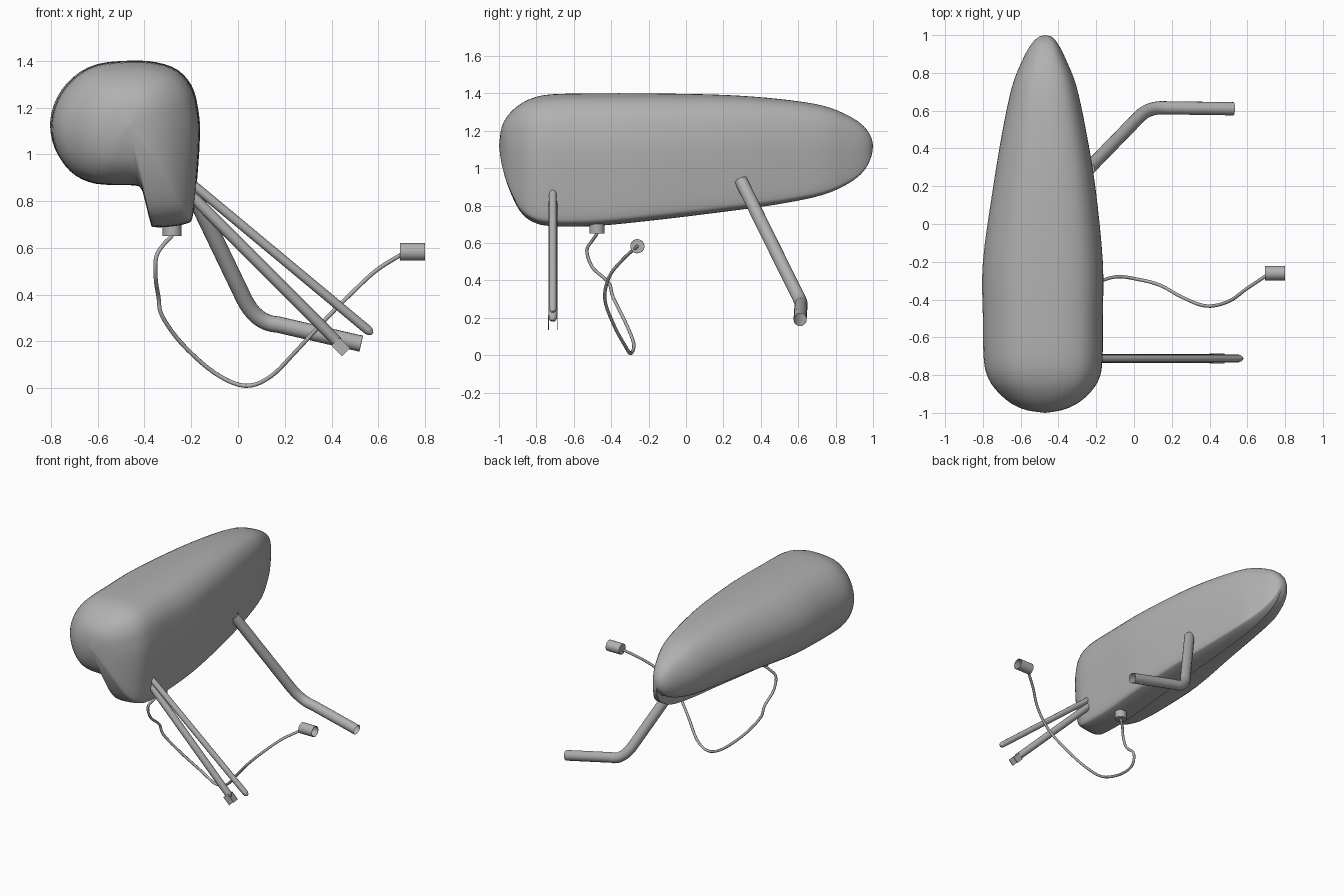
import bpy, bmesh, math
from mathutils import Vector

if "Cube" in bpy.data.objects:
    bpy.data.objects.remove(bpy.data.objects["Cube"])

# Dark grey shared by every part
grey = bpy.data.materials.new("dark_grey")
grey.diffuse_color = (.44, .44, .44, 1)
grey.use_nodes = True
grey.node_tree.nodes["Principled BSDF"].inputs["Base Color"].default_value = grey.diffuse_color


def smooth(obj, angle=40):
    bpy.ops.object.select_all(action='DESELECT')
    obj.select_set(True)
    bpy.context.view_layer.objects.active = obj
    bpy.ops.object.shade_smooth_by_angle(angle=math.radians(angle))
    obj.data.materials.clear()
    obj.data.materials.append(grey)


def finish(bm, name, angle=40):
    bmesh.ops.recalc_face_normals(bm, faces=bm.faces)
    me = bpy.data.meshes.new(name)
    bm.to_mesh(me)
    bm.free()
    obj = bpy.data.objects.new(name, me)
    bpy.context.collection.objects.link(obj)
    smooth(obj, angle)
    return obj


def spline(pts, n, closed=False):
    """Catmull-Rom resampling, n steps per span."""
    pts = [Vector(p) for p in pts]
    c, out = len(pts), []
    get = (lambda i: pts[i % c]) if closed else (lambda i: pts[max(0, min(c - 1, i))])
    for i in range(c if closed else c - 1):
        a, b, d, e = (get(i + k) for k in (-1, 0, 1, 2))
        for s in range(n):
            t = s / n
            out.append(0.5 * (2 * b + (d - a) * t + (2 * a - 5 * b + 4 * d - e) * t ** 2
                              + (3 * b - a - 3 * d + e) * t ** 3))
    if not closed:
        out.append(pts[-1])
    return out


def tube(name, pts, r, sides=16, radii=None, caps=True):
    """Round tube swept along a polyline."""
    cu = bpy.data.curves.new(name, 'CURVE')
    cu.dimensions = '3D'
    cu.bevel_depth = r
    cu.bevel_resolution = sides // 4
    cu.use_fill_caps = caps
    sp = cu.splines.new('POLY')
    sp.points.add(len(pts) - 1)
    for i, p in enumerate(pts):
        sp.points[i].co = (*p, 1)
        sp.points[i].radius = radii[i] if radii else 1
    obj = bpy.data.objects.new(name, cu)
    bpy.context.collection.objects.link(obj)
    bpy.ops.object.select_all(action='DESELECT')
    obj.select_set(True)
    bpy.context.view_layer.objects.active = obj
    bpy.ops.object.convert(target='MESH')
    obj = bpy.context.view_layer.objects.active
    smooth(obj)
    return obj


# Body: one cross-section (x, z) lofted through side and top outlines
section = [(-.8, 1.13), (-.78, 1.02), (-.72, .93), (-.64, .883), (-.55, .87), (-.44, .868),
           (-.413, .85), (-.4, .81), (-.375, .71), (-.36, .69), (-.29, .692), (-.22, .705),
           (-.195, .73), (-.18, .85), (-.165, 1.08), (-.175, 1.2), (-.2, 1.29), (-.26, 1.36),
           (-.35, 1.393), (-.46, 1.4), (-.6, 1.385), (-.7, 1.33), (-.77, 1.24)]
ring = [((p.x + .8) / .635, (p.y - .69) / .71) for p in spline(section, 3, True)]
# rows: y, left x, right x, skirt bottom z, belly bottom z, top z
rows = [(-1, -.47, -.47, 1.12, 1.12, 1.12), (-.985, -.57, -.38, 1.02, 1.035, 1.22),
        (-.95, -.65, -.3, .9, .955, 1.285), (-.89, -.72, -.23, .775, .9, 1.34),
        (-.82, -.77, -.185, .715, .876, 1.375), (-.72, -.795, -.167, .692, .868, 1.395),
        (-.5, -.8, -.165, .692, .868, 1.4), (-.2, -.8, -.165, .72, .885, 1.4),
        (.2, -.745, -.205, .768, .92, 1.392), (.5, -.695, -.255, .81, .94, 1.37),
        (.73, -.645, -.305, .858, .955, 1.335), (.87, -.59, -.36, .92, .985, 1.28),
        (.95, -.545, -.4, .985, 1.025, 1.225), (.99, -.505, -.435, 1.06, 1.075, 1.165),
        (1, -.47, -.47, 1.12, 1.12, 1.12)]
stations = [(*a, *b) for a, b in zip(spline([r[:3] for r in rows], 4),
                                     spline([r[3:] for r in rows], 4))]
V = .25  # height in the section where belly meets skirt


def height(v, zb, zm, zt):
    return zb + (zm - zb) * v / V if v < V else zm + (zt - zm) * (v - V) / (1 - V)


bm = bmesh.new()
loops = [[bm.verts.new((xl + u * (xr - xl), y, height(v, zb, zm, zt))) for u, v in ring]
         for y, xl, xr, zb, zm, zt in stations[1:-1]]
n = len(ring)
for a, b in zip(loops, loops[1:]):
    for i in range(n):
        bm.faces.new((a[i], a[(i + 1) % n], b[(i + 1) % n], b[i]))
for lp, st in ((loops[0], stations[0]), (loops[-1], stations[-1])):
    tip = bm.verts.new((st[1], st[0], st[3]))
    for i in range(n):
        bm.faces.new((lp[i], lp[(i + 1) % n], tip))
finish(bm, "body", 60)

# Rear bent pipe: straight legs joined by a rounded elbow, open at the end
a, c, d = Vector((.022, .562, .39)), Vector((.075, .622, .276)), Vector((.17, .615, .272))
elbow = [a * (1 - t) ** 2 + c * 2 * t * (1 - t) + d * t * t for t in (i / 8 for i in range(9))]
tube("rear_pipe", [(-.24, .293, .935)] + elbow + [(.527, .61, .19)], .035, 24, caps=False)

# Front struts with tapered tips
Y = -.712


def strut(name, p, q, r):
    p, q = Vector(p), Vector(q)
    k = (q - p).normalized()
    tube(name, [p, q - k * .025, q - k * .01, q], r, 16, [1, 1, .75, .3])


strut("upper_strut", (-.22, Y, .893), (.575, Y, .232), .02)
strut("lower_strut", (-.22, Y, .845), (.438, Y, .185), .024)

# Fork plates at the end of the lower strut
for side in (-1, 1):
    bm = bmesh.new()
    bmesh.ops.create_cube(bm, size=1)
    bmesh.ops.scale(bm, vec=(.065, .005, .048), verts=bm.verts)
    plate = finish(bm, "fork_plate")
    plate.location = (.439, Y + side * .0235, .176)
    plate.rotation_euler = (0, math.radians(45), 0)


# Cable socket and plug: the plug is a thin-walled cup
def connector(name, r, depth, loc, rot, cup=False):
    bm = bmesh.new()
    bmesh.ops.create_cone(bm, cap_ends=True, segments=24, radius1=r, radius2=r, depth=depth)
    if cup:
        cap = max(bm.faces, key=lambda f: f.calc_center_median().z)
        bmesh.ops.inset_individual(bm, faces=[cap], thickness=r * .08)
        new = bmesh.ops.extrude_discrete_faces(bm, faces=[cap])['faces'][0]
        bmesh.ops.translate(bm, vec=(0, 0, -depth * .9), verts=new.verts)
    obj = finish(bm, name)
    obj.location, obj.rotation_euler = loc, rot


connector("cable_socket", .04, .1, (-.282, -.475, .7), (math.pi, 0, 0))
connector("cable_plug", .038, .107, (.7465, -.26, .583), (0, math.pi / 2, 0), True)

# Hanging cable
cable = [(-.282, -.475, .69), (-.285, -.477, .65), (-.318, -.5, .615), (-.35, -.53, .56),
         (-.352, -.5, .47), (-.34, -.415, .39), (-.325, -.39, .31), (-.24, -.33, .19),
         (-.1, -.28, .065), (.03, -.295, .01), (.14, -.325, .05), (.25, -.385, .16),
         (.38, -.434, .3), (.5, -.41, .42), (.6, -.34, .51), (.72, -.26, .583)]
tube("cable", spline(cable, 5), .009, 12)
